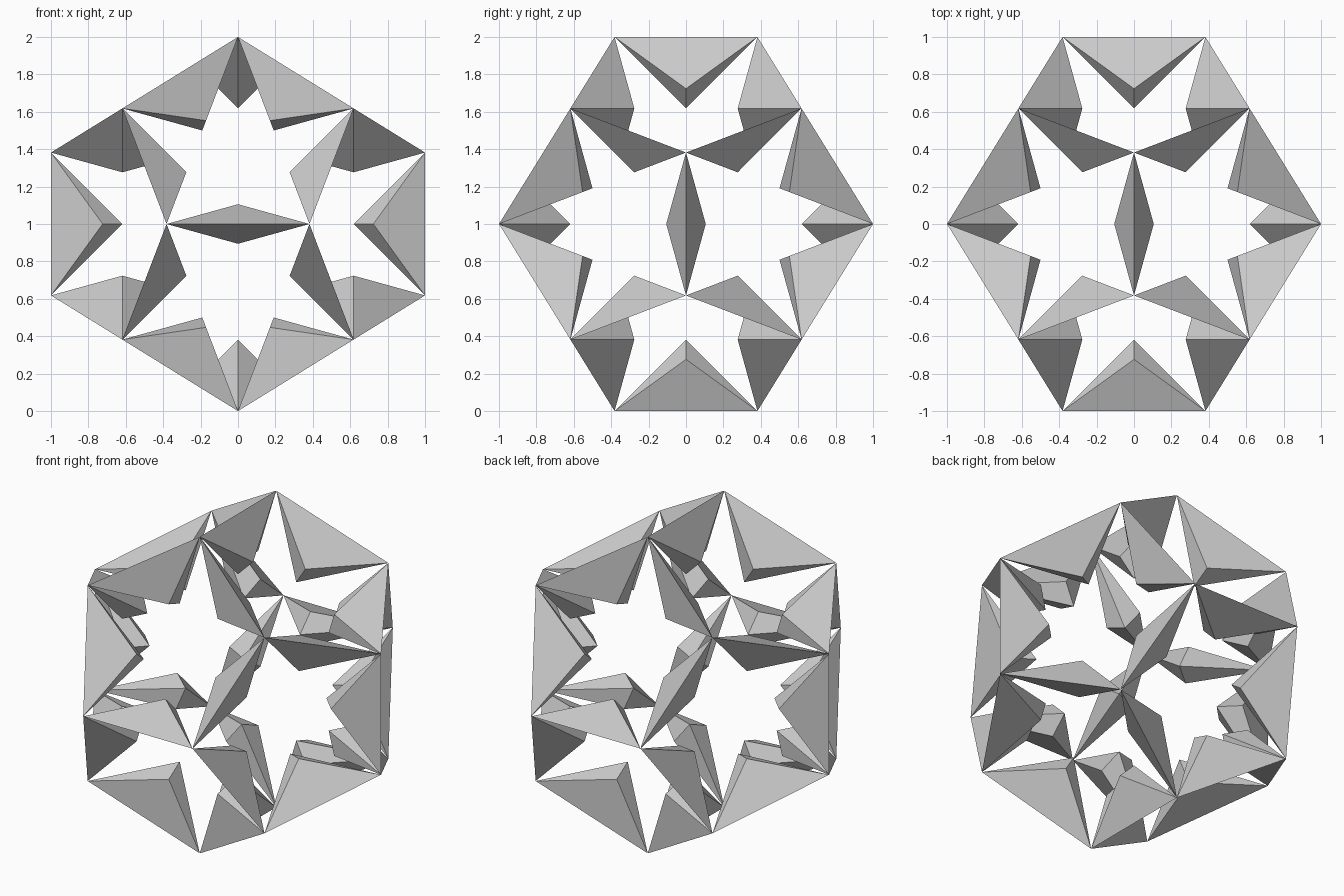
import bpy, bmesh
from itertools import combinations, product
from math import sqrt
from mathutils import Vector, Matrix

if "Cube" in bpy.data.objects:
    bpy.data.objects.remove(bpy.data.objects["Cube"], do_unlink=True)

PHI = (1 + sqrt(5)) / 2
SHORT = 1 / PHI ** 2      # half length of a dodecahedron edge
MID = 1 / PHI

# Plain grey material
grey = bpy.data.materials.new("plain_grey")
grey.use_nodes = True
colour = (0.6, 0.6, 0.6, 1)
grey.diffuse_color = colour
grey.node_tree.nodes["Principled BSDF"].inputs["Base Color"].default_value = colour

# One pointed wedge: outer ridge along y, two side corners, one inner corner
wing_x = 0.5 - MID ** 2 - 0.0125
wing_x = (5 - 2 * sqrt(5)) / 5
wing_z = 1 - wing_x * PHI ** 2
bm = bmesh.new()
front, back, right, left, inner = [bm.verts.new(p) for p in (
    (0, -SHORT, 1), (0, SHORT, 1),
    (wing_x, 0, wing_z), (-wing_x, 0, wing_z), (0, 0, MID))]
for side in (right, left):
    bm.faces.new((front, back, side))
    for tip in (front, back):
        bm.faces.new((tip, side, inner))
bmesh.ops.recalc_face_normals(bm, faces=bm.faces)
wedge = bpy.data.meshes.new("wedge")
bm.to_mesh(wedge)
bm.free()
wedge.materials.append(grey)

# Corners of the dodecahedron
corners = [Vector(s) * MID for s in product((-1, 1), repeat=3)]
for a, b in product((-1, 1), repeat=2):
    corners += [Vector((a, 0, b * SHORT)),
                Vector((0, b * SHORT, a)),
                Vector((b * SHORT, a, 0))]

# A wedge on every edge
edges = [(p, q) for p, q in combinations(corners, 2)
         if abs((p - q).length - 2 * SHORT) < 0.01]
for i, (p, q) in enumerate(edges, 1):
    out = (p + q).normalized()
    along = (q - p).normalized()
    across = along.cross(out)
    turn = Matrix((across, along, out)).transposed().to_4x4()
    obj = bpy.data.objects.new(f"edge_wedge_{i:02d}", wedge)
    bpy.context.collection.objects.link(obj)
    obj.matrix_world = Matrix.Translation((0, 0, 1)) @ turn
